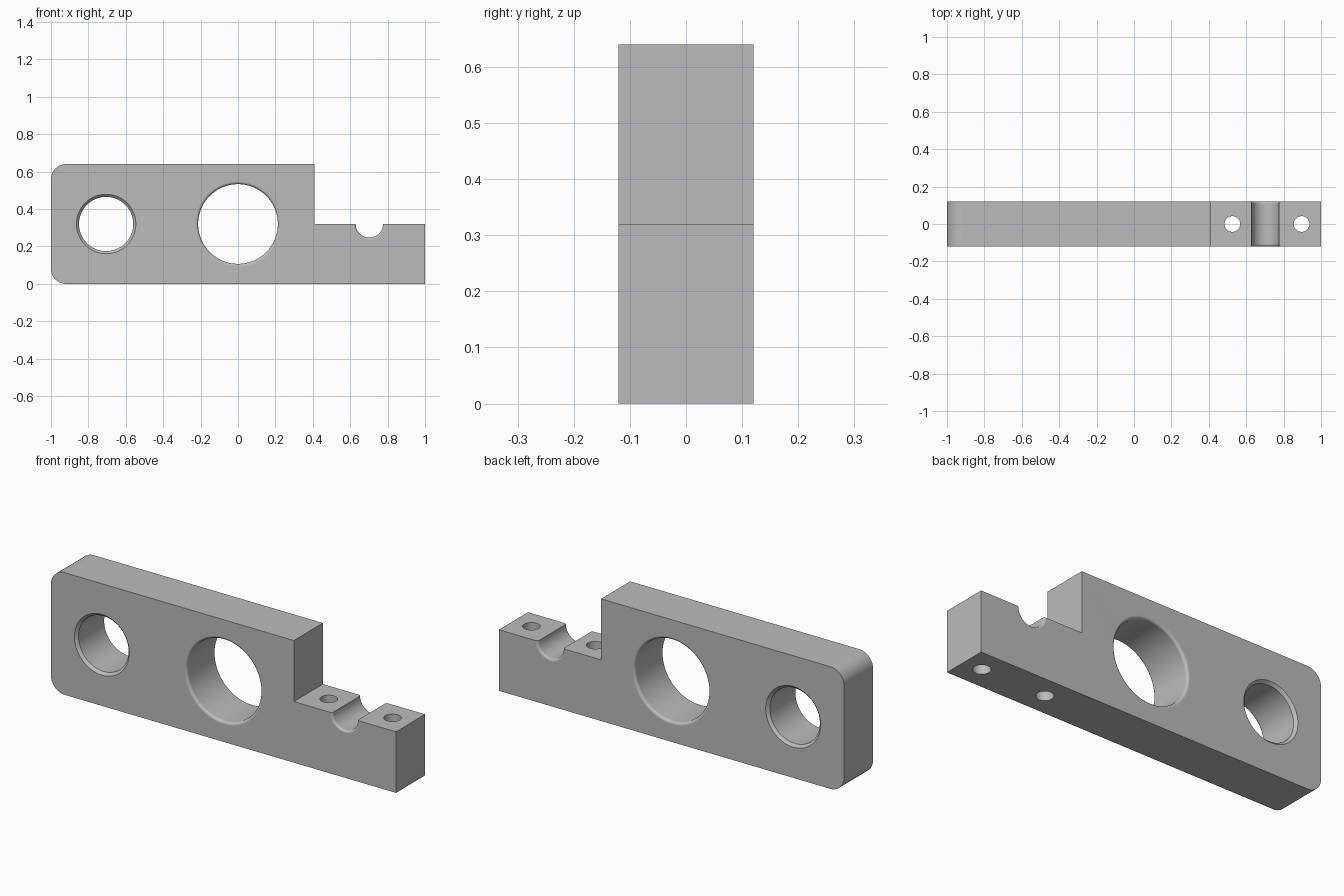
import bpy
import bmesh
from math import sin, cos, pi, radians, sqrt
from mathutils import Matrix

if "Cube" in bpy.data.objects:
    bpy.data.objects.remove(bpy.data.objects["Cube"], do_unlink=True)

HALF = 0.12      # half thickness of the plate
HEIGHT = 0.64
MID = HEIGHT / 2

grey = bpy.data.materials.new("machined grey")
grey.use_nodes = True
colour = (0.5, 0.5, 0.5, 1)
grey.diffuse_color = colour
grey.node_tree.nodes["Principled BSDF"].inputs["Base Color"].default_value = colour


def make_object(name, bm):
    bmesh.ops.recalc_face_normals(bm, faces=bm.faces)
    mesh = bpy.data.meshes.new(name)
    bm.to_mesh(mesh)
    bm.free()
    mesh.materials.append(grey)
    obj = bpy.data.objects.new(name, mesh)
    bpy.context.collection.objects.link(obj)
    return obj


def plate(name):
    """Stepped outline with two rounded corners, extruded through the thickness."""
    r, steps = 0.08, 10
    outline = [(1, 0), (1, MID), (0.408, MID), (0.408, HEIGHT)]
    for cz, start in ((HEIGHT - r, pi / 2), (r, pi)):
        for i in range(steps + 1):
            a = start + i / steps * pi / 2
            outline.append((-1 + r + r * cos(a), cz + r * sin(a)))
    bm = bmesh.new()
    face = bm.faces.new([bm.verts.new((x, -HALF, z)) for x, z in outline])
    new = bmesh.ops.extrude_face_region(bm, geom=[face])["geom"]
    moved = [v for v in new if isinstance(v, bmesh.types.BMVert)]
    bmesh.ops.translate(bm, vec=(0, 2 * HALF, 0), verts=moved)
    return make_object(name, bm)


def bore_cutter(name, x, radius, edge, rounded):
    """Turned cutter along y that flares at both mouths."""
    steps = 5 if rounded else 1
    front = [(radius + edge, HALF + 0.02)]
    for i in range(steps + 1):
        t = i / steps
        if rounded:
            a = t * pi / 2
            front.append((radius + edge * (1 - sin(a)), HALF - edge * (1 - cos(a))))
        else:
            front.append((radius + edge * (1 - t), HALF - edge * t))
    profile = [(r, -y) for r, y in front] + front[::-1]
    bm = bmesh.new()
    rings = []
    n = 96
    for r, y in profile:
        rings.append([bm.verts.new((x + r * cos(2 * pi * (k + 0.5) / n), y,
                                    MID + r * sin(2 * pi * (k + 0.5) / n)))
                      for k in range(n)])
    for a, b in zip(rings, rings[1:]):
        for k in range(n):
            j = (k + 1) % n
            bm.faces.new((a[k], a[j], b[j], b[k]))
    bm.faces.new(rings[0])
    bm.faces.new(rings[-1])
    return make_object(name, bm)


def drill_cutter(name, x):
    bm = bmesh.new()
    bmesh.ops.create_cone(bm, cap_ends=True, segments=48, radius1=0.042, radius2=0.042,
                          depth=1, matrix=Matrix.Translation((x, 0, MID)))
    return make_object(name, bm)


body = plate("stepped_clamp_plate")
cutters = [
    bore_cutter("main_bore", 0, 0.213, 0.015, True),
    bore_cutter("chamfered_bore", -0.705, 0.145, 0.014, False),
    bore_cutter("half_round_seat", 0.702, 0.073, 0.012, True),
    drill_cutter("inner_bolt_hole", 0.526),
    drill_cutter("outer_bolt_hole", 0.896),
]

# Cut every bore, then drop the cutters
bpy.ops.object.select_all(action='DESELECT')
body.select_set(True)
bpy.context.view_layer.objects.active = body
for cutter in cutters:
    cutter.hide_render = True
    mod = body.modifiers.new(cutter.name, 'BOOLEAN')
    mod.operation = 'DIFFERENCE'
    mod.solver = 'EXACT'
    mod.object = cutter
    bpy.ops.object.modifier_apply(modifier=mod.name)
    bpy.data.objects.remove(cutter, do_unlink=True)

# Smooth curved walls while the broad faces stay flat
bpy.ops.object.shade_smooth_by_angle(angle=radians(30))
weighted = body.modifiers.new("flat broad faces", 'WEIGHTED_NORMAL')
weighted.keep_sharp = True
